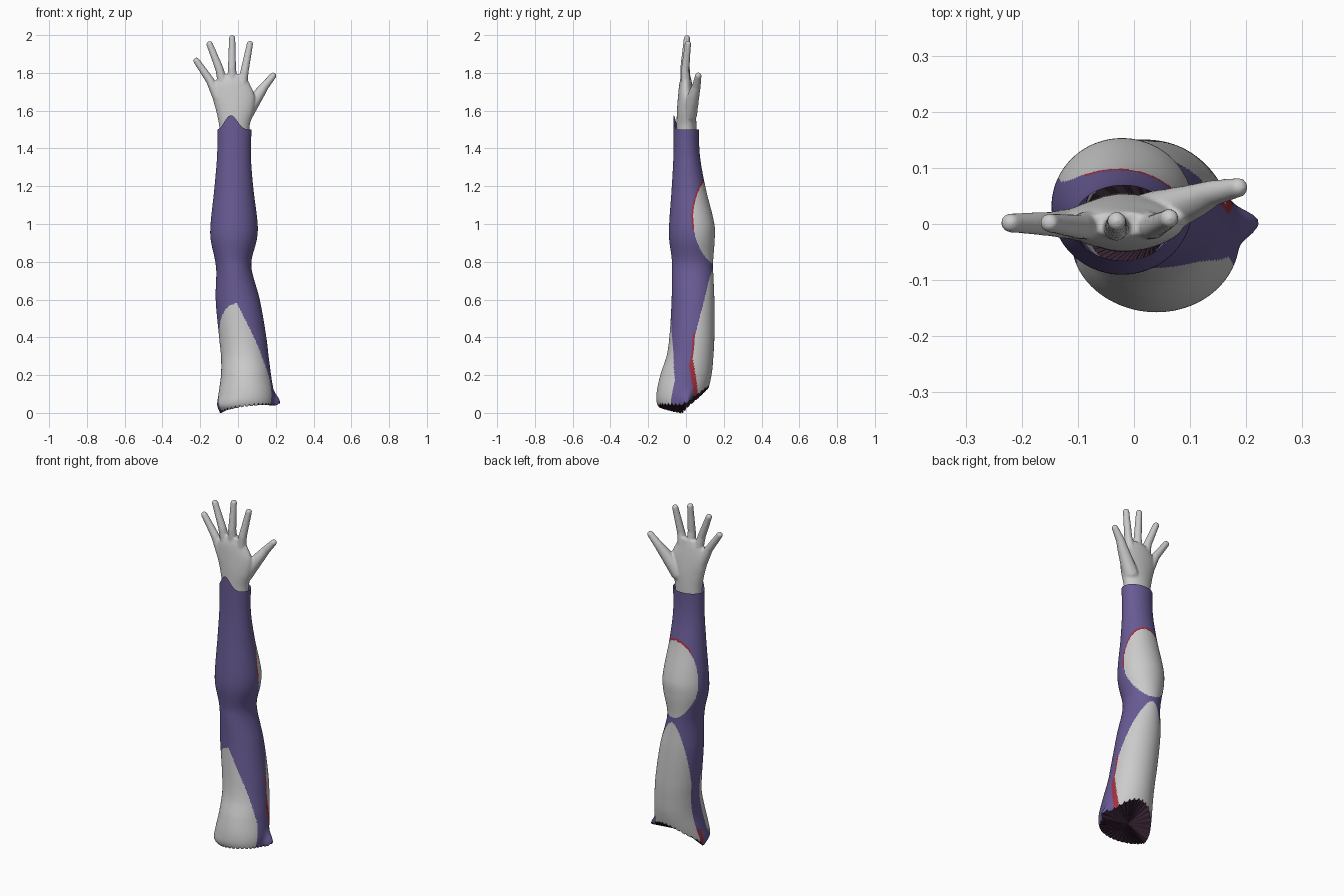
import bpy, bmesh
from math import sin, cos, exp, sqrt, radians, degrees, pi
from mathutils import Vector, Matrix

cube = bpy.data.objects.get("Cube")
if cube:
    bpy.data.objects.remove(cube, do_unlink=True)


def material(name, rgb):
    m = bpy.data.materials.new(name)
    m.use_nodes = True
    m.diffuse_color = (*rgb, 1)
    m.node_tree.nodes["Principled BSDF"].inputs["Base Color"].default_value = (*rgb, 1)
    return m


grey = material("pale grey", (0.6, 0.6, 0.6))
purple = material("purple cloth", (0.14, 0.105, 0.3))
red = material("crimson", (0.36, 0.03, 0.05))
dark = material("dark plum", (0.04, 0.018, 0.035))
GREY, PURPLE, RED, DARK = range(4)


def make_object(name, bm, mats):
    me = bpy.data.meshes.new(name)
    bm.to_mesh(me)
    bm.free()
    for m in mats:
        me.materials.append(m)
    ob = bpy.data.objects.new(name, me)
    bpy.context.collection.objects.link(ob)
    return ob


def section(table, z):
    """Smoothly interpolate (left, right, front, back) extents at height z."""
    z = min(max(z, table[0][0]), table[-1][0])
    i = 0
    while i < len(table) - 2 and z > table[i + 1][0]:
        i += 1

    def slope(k, c):
        a, b = table[max(k - 1, 0)], table[min(k + 1, len(table) - 1)]
        return (b[c] - a[c]) / (b[0] - a[0])

    p, q = table[i], table[i + 1]
    h = q[0] - p[0]
    t = (z - p[0]) / h
    s = t * t * (3 - 2 * t)
    return [p[c] * (1 - s) + q[c] * s
            + h * t * (1 - t) * ((1 - t) * slope(i, c) - t * slope(i + 1, c))
            for c in range(1, 5)]


def ring_point(table, z, a, swell=1.0):
    l, r, f, b = section(table, z)
    return Vector(((l + r) / 2 + (r - l) / 2 * cos(a) * swell,
                   (f + b) / 2 + (b - f) / 2 * sin(a) * swell, z))


def loft(bm, rings):
    n = len(rings[0])
    for lo, hi in zip(rings, rings[1:]):
        for j in range(n):
            k = (j + 1) % n
            bm.faces.new((lo[j], lo[k], hi[k], hi[j]))


# Sleeve: height, left, right, front, back
ARM = [
    (0.00, -0.095, 0.160, -0.11, 0.06),
    (0.04, -0.110, 0.180, -0.150, 0.08),
    (0.10, -0.103, 0.188, -0.156, 0.11),
    (0.20, -0.090, 0.175, -0.136, 0.135),
    (0.30, -0.090, 0.162, -0.103, 0.145),
    (0.40, -0.100, 0.150, -0.088, 0.150),
    (0.60, -0.118, 0.115, -0.076, 0.150),
    (0.75, -0.115, 0.074, -0.075, 0.144),
    (0.81, -0.122, 0.072, -0.075, 0.144),
    (0.92, -0.145, 0.100, -0.089, 0.152),
    (1.00, -0.145, 0.104, -0.089, 0.150),
    (1.20, -0.124, 0.080, -0.075, 0.102),
    (1.38, -0.110, 0.068, -0.066, 0.072),
    (1.60, -0.110, 0.078, -0.066, 0.070),
]
SEGS, ROWS = 144, 260


def arm_point(j, t):
    a = 2 * pi * j / SEGS
    deg = degrees(a)
    top = 1.5 + 0.075 * exp(-((deg - 257) / 30) ** 2)
    bottom = 0.017 + 0.12 * max(0, sin(a)) ** 1.5 + 0.02 * cos(a) + 0.015 * max(0, -sin(a))
    tooth = 0.012 * (j % 4 == 0) * max(0, 1 - t * 60)
    z = bottom + (top - bottom) * t + tooth
    # torn flap flaring out on one side of the cut end
    off = (deg - 14 + 180) % 360 - 180
    flare = 0.3 * exp(-(off / 11) ** 2) * exp(-((z - 0.05) / 0.05) ** 2)
    return ring_point(ARM, z, a, 1 + flare)


def patch(deg, z):
    """Colour region of the sleeve by angle around the arm and height."""
    # upper rear oval with a thin crimson edge
    oval = ((deg - 80) / 76) ** 2 + ((z - 1.005) / 0.215) ** 2
    if oval < 1:
        return GREY
    if oval < 1.12 and z > 0.97 and deg < 130:
        return RED
    # lower rear panel
    spread = 75 * sqrt(min(max((0.76 - z) / 0.36, 0), 1))
    near = spread - max(0, 0.29 - z) * 170
    if z < 0.76 and 82 - near < deg < 82 + spread:
        return GREY
    if z < 0.42 and 2 + max(0, 0.25 - z) * 170 < deg < 82:
        return RED
    if z < 0.11 and 157 <= deg < 168:
        return RED
    # front panel
    if z < 0.58:
        wide = 77 * sqrt(min((0.58 - z) / 0.17, 1)) - max(0, 0.1 - z) * 200
        if 267 - wide < deg < 267 + min(70, 174 * (0.58 - z)):
            return GREY
    return PURPLE


bm = bmesh.new()
rings = [[bm.verts.new(arm_point(j, i / ROWS)) for j in range(SEGS)] for i in range(ROWS + 1)]
loft(bm, rings)
for i, f in enumerate(bm.faces):
    f.smooth = True
    f.material_index = patch((i % SEGS + 0.5) * 360 / SEGS, f.calc_center_median().z)

# Dark cap closing the cut end
rim = [bm.verts.new(v.co) for v in rings[0]]
hub = bm.verts.new((0.035, -0.01, 0.06))
for j in range(SEGS):
    f = bm.faces.new((hub, rim[(j + 1) % SEGS], rim[j]))
    f.material_index = DARK
make_object("sleeved_arm", bm, [grey, purple, red, dark])

# Hand: palm loft plus digits, fused into one skin
PALM = [
    (1.42, -0.095, 0.060, -0.050, 0.055),
    (1.52, -0.100, 0.062, -0.050, 0.055),
    (1.60, -0.116, 0.084, -0.048, 0.052),
    (1.68, -0.136, 0.088, -0.042, 0.043),
    (1.75, -0.125, 0.058, -0.034, 0.031),
    (1.79, -0.085, 0.040, -0.022, 0.022),
]
bm = bmesh.new()
rings = [[bm.verts.new(ring_point(PALM, 1.42 + 0.37 * i / 30, 2 * pi * j / 40))
          for j in range(40)] for i in range(31)]
loft(bm, rings)
bm.faces.new(rings[0][::-1])
bm.faces.new(rings[-1])


def digit(points, radii, steps=12):
    """Chain of overlapping balls following a bent path."""
    pts = [Vector(p) for p in points]
    for k in range(len(pts) - 1):
        for s in range(steps + 1):
            t = s / steps
            bmesh.ops.create_icosphere(
                bm, subdivisions=2, radius=radii[k] + (radii[k + 1] - radii[k]) * t,
                matrix=Matrix.Translation(pts[k].lerp(pts[k + 1], t)))


FINGER = (0.030, 0.023, 0.018)
digit([(0.018, 0, 1.71), (0.035, -0.005, 1.81), (0.063, 0.01, 1.953)], FINGER)
digit([(-0.030, 0, 1.71), (-0.032, -0.008, 1.83), (-0.031, 0.005, 1.983)], FINGER)
digit([(-0.072, 0, 1.71), (-0.098, -0.005, 1.82), (-0.150, 0.002, 1.951)], FINGER)
digit([(-0.105, 0, 1.67), (-0.148, 0, 1.76), (-0.220, 0.002, 1.864)], FINGER)
digit([(0.035, 0.015, 1.58), (0.105, 0.04, 1.68), (0.140, 0.055, 1.73), (0.186, 0.065, 1.785)],
      (0.045, 0.032, 0.024, 0.018))

hand = make_object("hand", bm, [grey])
remesh = hand.modifiers.new("fuse", "REMESH")
remesh.mode = "VOXEL"
remesh.voxel_size = 0.005
remesh.use_smooth_shade = True
soften = hand.modifiers.new("soften", "SMOOTH")
soften.factor = 0.5
soften.iterations = 6
